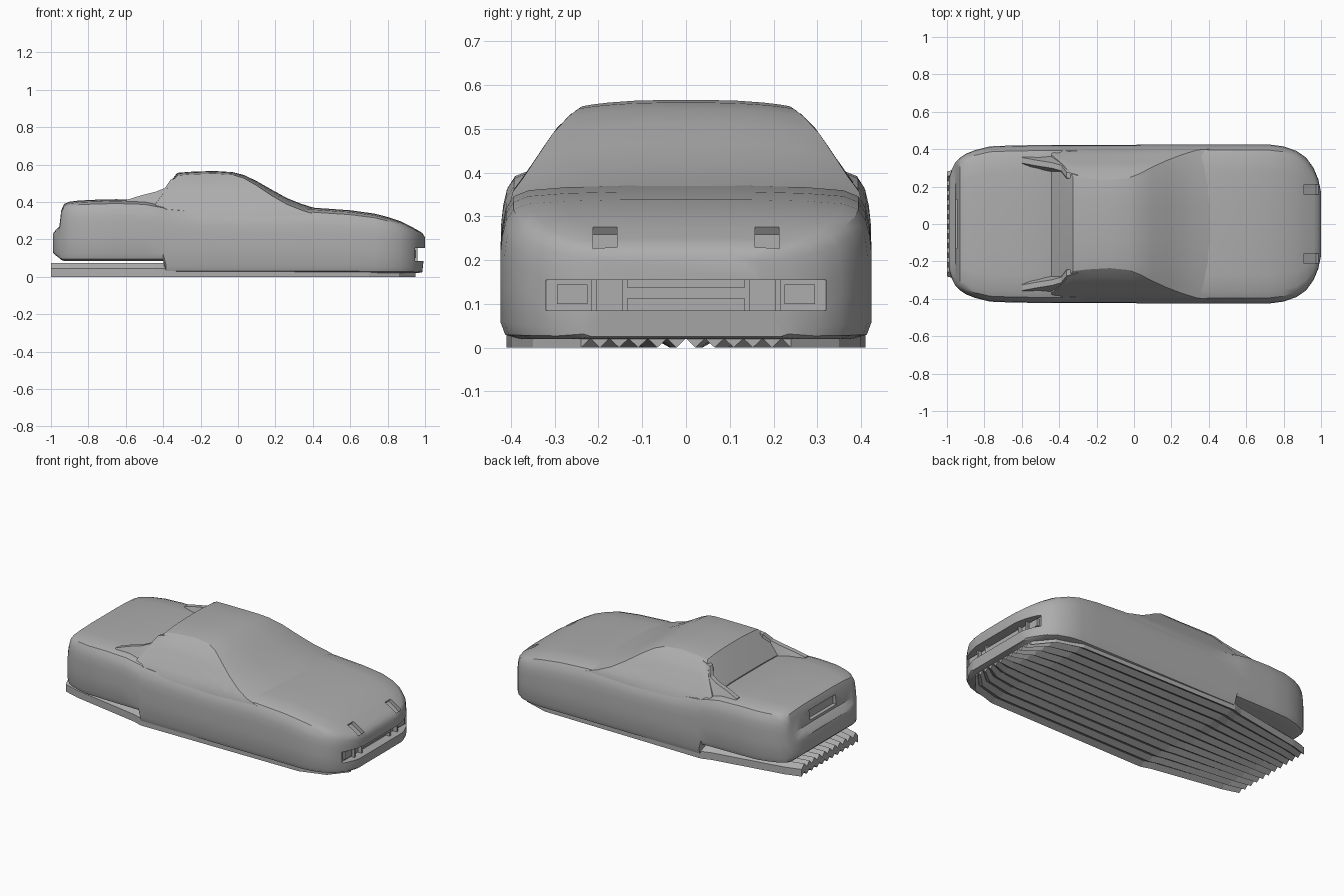
import bpy, bmesh
from math import radians
from mathutils import Matrix

cube = bpy.data.objects.get("Cube")
if cube:
    bpy.data.objects.remove(cube, do_unlink=True)

GREY = (0.42, 0.42, 0.42, 1.0)
paint = bpy.data.materials.new("grey paint")
paint.use_nodes = True
paint.diffuse_color = GREY
for node in paint.node_tree.nodes:
    if node.type == 'BSDF_PRINCIPLED':
        node.inputs["Base Color"].default_value = GREY


def finish(name, bm):
    """Turn a bmesh into a painted object."""
    bmesh.ops.recalc_face_normals(bm, faces=bm.faces)
    mesh = bpy.data.meshes.new(name)
    bm.to_mesh(mesh)
    bm.free()
    mesh.materials.append(paint)
    obj = bpy.data.objects.new(name, mesh)
    bpy.context.collection.objects.link(obj)
    return obj


def loft(name, rings):
    """Skin a closed shell over a list of equal rings of points."""
    bm = bmesh.new()
    loops = [[bm.verts.new(p) for p in ring] for ring in rings]
    for a, b in zip(loops, loops[1:]):
        for i in range(len(a)):
            j = (i + 1) % len(a)
            bm.faces.new((a[i], a[j], b[j], b[i]))
    bm.faces.new(loops[0])
    bm.faces.new(loops[-1])
    return finish(name, bm)


def mirrored_ring(x, half):
    """Full ring from a half section that starts and ends on the middle."""
    right = [(-y, z) for y, z in reversed(half[1:-1])]
    return [(x, y, z) for y, z in half + right]


def box(name, centre, size, pitch=0):
    bm = bmesh.new()
    bmesh.ops.create_cube(bm, size=1, matrix=Matrix.Translation(centre)
                          @ Matrix.Rotation(radians(pitch), 4, 'Y')
                          @ Matrix.Diagonal((*size, 1)))
    return finish(name, bm)


def cut(target, cutter):
    mod = target.modifiers.new("cut", 'BOOLEAN')
    mod.operation = 'DIFFERENCE'
    mod.solver = 'EXACT'
    mod.object = cutter
    bpy.context.view_layer.objects.active = target
    bpy.ops.object.modifier_apply(modifier=mod.name)
    bpy.data.objects.remove(cutter, do_unlink=True)


def smooth(obj, angle):
    bpy.ops.object.select_all(action='DESELECT')
    obj.select_set(True)
    bpy.context.view_layer.objects.active = obj
    bpy.ops.object.shade_smooth_by_angle(angle=radians(angle))


def lerp_table(table, v):
    """Straight interpolation in an ascending table of pairs."""
    for (a, p), (b, q) in zip(table, table[1:]):
        if v <= b:
            return p + (q - p) * max(0, v - a) / (b - a)
    return table[-1][1]


# Body shell: length, half width, underside and deck height per station
STATIONS = [
    (-.99, .24, .13, .23), (-.975, .29, .115, .25), (-.955, .33, .1, .27),
    (-.945, .34, .09, .355), (-.93, .355, .085, .39), (-.9, .375, .085, .402),
    (-.85, .395, .085, .408), (-.77, .415, .085, .412), (-.65, .42, .085, .415),
    (-.5, .422, .085, .41), (-.4, .423, .085, .39), (-.385, .423, .02, .387),
    (-.2, .423, .02, .37), (.1, .424, .02, .362), (.4, .424, .02, .37),
    (.6, .424, .02, .356), (.73, .424, .02, .338), (.8, .415, .02, .32),
    (.87, .39, .02, .297), (.92, .355, .02, .272), (.96, .3, .02, .25),
    (.985, .24, .025, .235), (1, .17, .15, .21)]
# Cross-section shape as shares of width and height
SECTION = [(0, 0), (.9, 0), (.975, .03), (1, .12), (1, .4), (1, .62),
           (.99, .74), (.97, .85), (.93, .93), (.85, .97), (.65, .99),
           (.35, 1), (0, 1)]
body = loft("body_shell", [
    mirrored_ring(x, [(w * a, lo + (hi - lo) * b) for a, b in SECTION])
    for x, w, lo, hi in STATIONS])

# Front air intake, lamp slots and rear plate recess
cut(body, box("intake_cutter", (1.02, 0, .12), (.17, .64, .07)))
for side in (-1, 1):
    cut(body, box("slot_cutter", (.95, side * .185, .255), (.09, .055, .05), 33))
cut(body, box("plate_cutter", (-.97, 0, .315), (.08, .26, .06)))
smooth(body, 32)

# Cabin: side curve gives half width by height; spine gives roof height
SIDE = [(.3, .41), (.36, .395), (.4, .362), (.45, .332), (.5, .297),
        (.535, .262), (.55, .24), (.57, .2)]
SPINE = [(-.44, .405), (-.38, .485), (-.325, .556), (-.25, .562), (-.13, .566),
         (-.03, .56), (.03, .545), (.1, .512), (.18, .466), (.26, .422),
         (.34, .39), (.42, .365)]
rings = []
for x, top in SPINE:
    sag = .014 if x < 0 else .014 + min(x, .2) * .1
    edge = top - sag
    half = [(0, .3)]
    for i in range(7):
        z = .3 + (edge - .3) * i / 6
        half.append((lerp_table(SIDE, z), z))
    rim = half[-1][0]
    half += [(rim * k, top - sag * k ** 3) for k in (.9, .75, .5, .25, 0)]
    rings.append(mirrored_ring(x, half))
cabin = loft("cabin", rings)
smooth(cabin, 28)

# Rear roof pillars, tapering down onto the trunk
PILLAR = [(-.3, .535), (-.36, .52), (-.39, .475), (-.44, .455),
          (-.52, .435), (-.6, .41)]
for side, label in ((1, "left"), (-1, "right")):
    rings = []
    for x, top in PILLAR:
        outer, low = lerp_table(SIDE, top), .36
        rings.append([(x, side * y, z) for y, z in (
            (lerp_table(SIDE, low) - .02, low), (outer, top),
            (outer - .03, top), (outer - .06, low))])
    smooth(loft(label + "_rear_pillar", rings), 30)

# Corrugated floor that shows below the tail
FLOOR = [(-1, .28), (-.9, .31), (-.45, .39), (-.39, .41), (.7, .4),
         (.86, .35), (.95, .24)]
RIDGES = 23
rings = []
for x, w in FLOOR:
    spread = [w * (2 * i / (RIDGES - 1) - 1) for i in range(RIDGES)]
    under = [(x, y, .021 * (i % 2)) for i, y in enumerate(spread)]
    over = [(x, y, .045 + .028 * (i % 2)) for i, y in enumerate(spread)]
    rings.append(under + over[::-1])
loft("corrugated_floor", rings)

# Intake bar and posts
box("intake_bar", (.945, 0, .125), (.03, .27, .025))
for side, label in ((1, "left"), (-1, "right")):
    for y in (.14, .21):
        box(label + "_intake_post", (.945, side * y, .12), (.03, .012, .075))
    box(label + "_fog_lamp", (.938, side * .26, .122), (.025, .07, .045))
